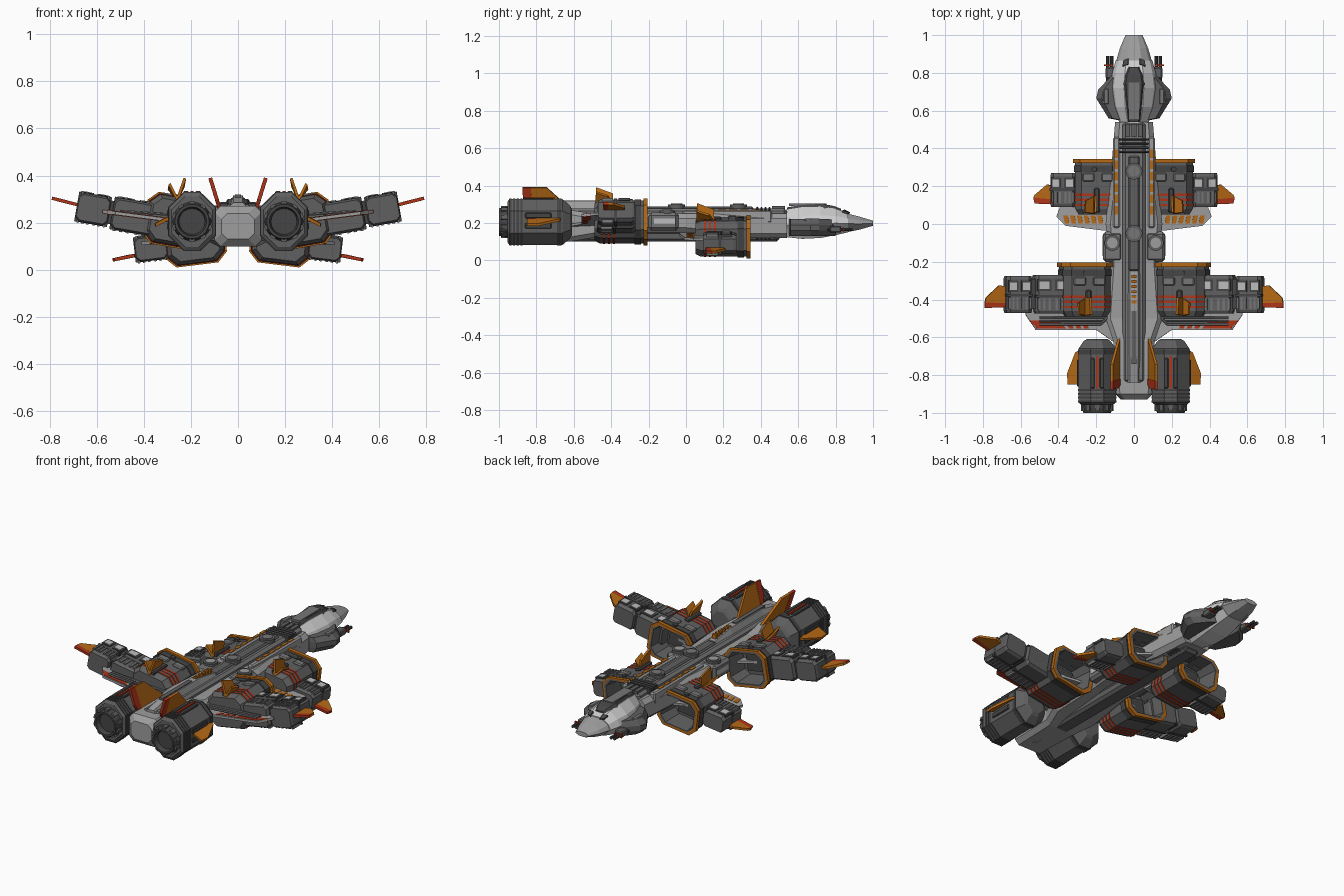
import bpy, bmesh, math
from mathutils import Matrix, Vector

if "Cube" in bpy.data.objects:
    bpy.data.objects.remove(bpy.data.objects["Cube"])

def mat(name, r, g, b):
    m = bpy.data.materials.new(name)
    m.diffuse_color = (r, g, b, 1)
    m.use_nodes = True
    m.node_tree.nodes["Principled BSDF"].inputs["Base Color"].default_value = m.diffuse_color
    return m

WHITE = mat("white_hull", .62, .62, .62)
LIGHT = mat("light_grey", .34, .34, .34)
MID = mat("mid_grey", .18, .18, .18)
GREY = mat("steel_grey", .115, .115, .115)
DARK = mat("dark_grey", .06, .06, .06)
PALE = mat("pale_window", .5, .5, .5)
ORANGE = mat("orange", .46, .14, .008)
RED = mat("red", .42, .035, .01)

def finish(name, bm, m, mirror=False, bevel=0):
    bmesh.ops.recalc_face_normals(bm, faces=bm.faces)
    me = bpy.data.meshes.new(name)
    bm.to_mesh(me)
    bm.free()
    ob = bpy.data.objects.new(name, me)
    bpy.context.collection.objects.link(ob)
    me.materials.append(m)
    if bevel:
        b = ob.modifiers.new("bevel", 'BEVEL')
        b.width, b.segments = bevel, 1
    if mirror:
        ob.modifiers.new("mirror", 'MIRROR')
    return ob

def loft(name, m, rings, M=Matrix(), mirror=False, closed=False, bevel=0):
    """Skin a list of rings; caps the ends unless the skin loops."""
    bm = bmesh.new()
    vs = [[bm.verts.new(M @ Vector(p)) for p in r] for r in rings]
    n = len(vs[0])
    pairs = list(zip(vs, vs[1:])) + ([(vs[-1], vs[0])] if closed else [])
    for a, b in pairs:
        for i in range(n):
            j = (i + 1) % n
            bm.faces.new((a[i], a[j], b[j], b[i]))
    if not closed:
        bm.faces.new(vs[0])
        bm.faces.new(vs[-1])
    return finish(name, bm, m, mirror, bevel)

def box(name, m, x, y, z, M=Matrix(), mirror=False, bevel=0):
    rings = [[(x[0], v, z[0]), (x[1], v, z[0]), (x[1], v, z[1]), (x[0], v, z[1])] for v in y]
    return loft(name, m, rings, M, mirror, bevel=bevel)

def plate(name, m, pts, t, mirror=True, M=Matrix()):
    """Flat polygon thickened both ways along its normal."""
    p = [Vector(q) for q in pts]
    n = (p[1] - p[0]).cross(p[2] - p[0]).normalized() * t / 2
    return loft(name, m, [[q - n for q in p], [q + n for q in p]], M, mirror)

def tube(name, m, p, q, r, sides=10, mirror=True, M=Matrix()):
    p, q = Vector(p), Vector(q)
    rot = (q - p).to_track_quat('Z', 'Y')
    rings = [[c + rot @ Vector((r * math.cos(2 * math.pi * i / sides), r * math.sin(2 * math.pi * i / sides), 0))
              for i in range(sides)] for c in (p, q)]
    return loft(name, m, rings, M, mirror)

def octa(y, w, h, c):
    return [(w - c, y, -h), (w, y, c - h), (w, y, h - c), (w - c, y, h),
            (c - w, y, h), (-w, y, h - c), (-w, y, c - h), (c - w, y, -h)]

def tilt(x, z, deg):
    return Matrix.Translation((x, 0, z)) @ Matrix.Rotation(-math.radians(deg), 4, 'Y')

# --- cockpit head
def head(y, w, lo, hi):
    mid = lo + (hi - lo) * .45
    half = [(.5 * w, y, lo), (w, y, mid), (.85 * w, y, lo + (hi - lo) * .72), (.42 * w, y, hi)]
    return half + [(-x, a, b) for x, a, b in reversed(half)]
loft("cockpit_head", WHITE, [head(*a) for a in (
    (.53, .075, .125, .27), (.62, .11, .115, .285), (.72, .125, .12, .287), (.8, .115, .135, .277), (.865, .098, .15, .255))])
loft("nose_tip", LIGHT, [head(*a) for a in ((.865, .094, .152, .25), (.93, .075, .165, .233), (1, .045, .185, .212))])
loft("canopy", DARK, [[(-w, y, .26), (w, y, .26), (w * .6, y, t), (-w * .6, y, t)] for y, w, t in (
    (.54, .04, .283), (.62, .055, .297), (.74, .072, .3), (.79, .06, .291), (.83, .035, .275))])
box("canopy_roof", MID, (-.03, .03), (.55, .75), (.29, .303))
plate("nose_window", DARK, [(.03, .845, .266), (.06, .835, .263), (.055, .865, .252), (.03, .875, .252)], .012)
ck = [(.09, .8), (.125, .78), (.19, .71), (.2, .665), (.135, .56), (.085, .55)]
loft("cheek_pod", GREY, [[(x * f, y, z) for x, y in ck] for z, f in ((.13, .85), (.16, 1), (.19, 1), (.22, .85))], mirror=True)
box("cheek_panel", MID, (.13, .165), (.63, .72), (.2, .224), mirror=True, bevel=.008)
for x in (.118, .14):
    tube("gun_barrel", DARK, (x, .74, .165), (x, .89, .165), .009)
box("gun_mount", GREY, (.1, .15), (.77, .83), (.148, .185), mirror=True, bevel=.006)
box("gun_band", RED, (.108, .158), (.836, .844), (.155, .176), mirror=True)

# --- spine and hull
def sl(y, w, lo, hi, c=.025):
    return [(x, y, z + (lo + hi) / 2) for x, _, z in octa(y, w, (hi - lo) / 2, c)]
loft("hull_core", LIGHT, [sl(*a) for a in ((.54, .1, .12, .25), (.3, .12, .12, .25), (0, .15, .15, .25), (-.2, .13, .15, .25),
     (-.5, .15, .12, .25), (-.62, .11, .1, .27), (-.9, .1, .1, .27), (-.93, .07, .13, .24))])
box("spine", MID, (-.06, .06), (-.84, .54), (.14, .278), bevel=.015)
box("spine_channel", GREY, (-.03, .03), (-.25, .36), (.26, .288), bevel=.008)
loft("spine_ridge", LIGHT, [[(-.035, y, .27), (.035, y, .27), (.02, y, t), (-.02, y, t)] for y, t in (
    (-.25, .29), (-.4, .315), (-.7, .315), (-.84, .285))])
box("ridge_inlay", GREY, (-.013, .013), (-.74, -.46), (.3, .32))
for i in range(6):
    box("ridge_dash", ORANGE, (-.013, .013), (-.285 - i * .027, -.27 - i * .027), (.27, .32))
for i in range(4):
    box("neck_rib", DARK, (-.08, .08), (.375 + i * .022, .387 + i * .022), (.11, .287), bevel=.012)
for i in range(3):
    box("neck_vent", GREY, (-.045 + i * .033, -.021 + i * .033), (.46, .53), (.26, .29))
box("side_rail", LIGHT, (.075, .11), (-.02, .46), (.2, .268), mirror=True, bevel=.008)
for i in range(6):
    box("rail_light", ORANGE, (.084, .102), (.05 + i * .06, .095 + i * .06), (.26, .272), mirror=True)
for y in (.28, -.05):
    tube("spine_hatch", GREY, (0, y, .27), (0, y, .3), .045, 16, False)
    tube("hatch_lid", MID, (0, y, .29), (0, y, .304), .03, 16, False)
box("shoulder_block", MID, (.06, .165), (-.2, -.04), (.16, .255), mirror=True, bevel=.015)
tube("shoulder_hatch", GREY, (.115, -.1, .25), (.115, -.1, .268), .042, 16)
tube("shoulder_lid", LIGHT, (.115, -.1, .26), (.115, -.1, .272), .028, 16)
box("side_window", PALE, (.16, .168), (-.17, -.06), (.195, .225), mirror=True)
box("keel", GREY, (-.05, .05), (-.85, .5), (.1, .16), bevel=.015)

# --- wing plates with painted edges
def rw(x, y): return (x, y, .19 + .13 * (x - .13))
def fw(x, y): return (x, y, .14 - .1 * (x - .13))
plate("rear_wing", LIGHT, [rw(*p) for p in ((.1, -.25), (.55, -.4), (.575, -.48), (.52, -.56), (.2, -.56), (.1, -.63))], .014)
plate("rear_wing_paint", RED, [rw(*p) for p in ((.4, -.51), (.555, -.51), (.515, -.553), (.36, -.553))], .019)
for i in range(3):
    x = .25 + i * .04
    plate("rear_wing_dash", RED, [rw(*p) for p in ((x, -.525), (x + .025, -.525), (x + .015, -.553), (x - .01, -.553))], .019)
plate("front_wing", LIGHT, [fw(*p) for p in ((.1, .3), (.38, .12), (.41, .04), (.36, -.01), (.16, -.035), (.1, -.035))], .014)
for i in range(6):
    x = .17 + i * .036
    plate("front_wing_dash", ORANGE, [fw(*p) for p in ((x, .045), (x + .024, .045), (x + .016, .003), (x - .008, .003))], .019)
for i in range(3):
    y, x = -.495 - i * .018, .15 + .012 * i
    tube("wing_pipe", MID, (x - .07, y + .08, .235), (x, y, .225), .006, 6)
    tube("wing_pipe", MID, (x, y, .225), (.5, y, .25), .006, 6)

# --- intake pods and outboard nacelles
def pod(tag, M, w, h, yb, yf, c=.04):
    s = lambda y, f: octa(y, w * f, h * f, c * f)
    loft(tag + "_intake_pod", GREY, [s(yb, .82), (s(yb + .03, .96)), s(yf, .96), s(yf, .85), s(yf - .12, .75)], M, True)
    loft(tag + "_intake_rim", ORANGE, [s(yf - .022, 1.05), s(yf, 1.05), s(yf, .9), s(yf - .022, .9)], M, True, True)
    loft(tag + "_inner_collar", DARK, [s(yf - .07, 1), s(yf - .035, 1), s(yf - .035, .9), s(yf - .07, .9)], M, True, True)
    box(tag + "_intake_back", DARK, (-w * .5, w * .5), (yf - .13, yf - .1), (-h * .5, h * .5), M, True)
    for i in range(3):
        y = yb + .045 + i * .027
        loft(tag + "_red_band", RED, [s(y, .985), s(y + .012, .985), s(y + .012, .9), s(y, .9)], M, True, True)
    top = h * .96
    for x0, x1 in ((-.7, -.2), (.1, .6)):
        box(tag + "_top_panel", MID, (w * x0, w * x1), (yf - .12, yf - .075), (top - .02, top + .01), M, True, .006)
    tube(tag + "_top_cap", DARK, (w * .1, yf - .055, top - .01), (w * .1, yf - .055, top + .012), .014, 12, True, M)
    box(tag + "_top_duct", DARK, (-w * .12, w * .12), (yb + .01, yb + .14), (top - .02, top + .012), M, True, .006)
    # upright fin standing on the pod, with a smaller splayed one
    for dx, ht, k in ((-.015, .085, 1), (.045, .05, .6)):
        plate(tag + "_pod_fin", ORANGE, [(w * .1, yb + .1, top - .01), (w * .1 + dx, yb + .03 + .07 * k, top + ht * .6),
              (w * .1 + dx, yb + .01, top + ht), (w * .1 + dx * .5, yb, top)][:3] + [(w * .1, yb + .005, top - .01)], .012, True, M)

def nacelle(tag, M, w, h, yb, yf, wins):
    loft(tag + "_nacelle", GREY, [octa(yb, w * .93, h * .88, .015), octa(yb + .015, w, h, .02),
         octa(yf - .015, w, h, .02), octa(yf, w * .93, h * .85, .015)], M, True)
    box(tag + "_nacelle_stripe", DARK, (-w * 1.01, w * 1.01), (yb + .085, yb + .1), (-h * 1.03, h * 1.03), M, True)
    step = 2 * w / wins
    for i in range(wins):
        x = -w + step * (i + .5)
        box(tag + "_window_frame", DARK, (x - step * .4, x + step * .4), (yf - .085, yf - .025), (h - .01, h + .004), M, True)
        box(tag + "_window", PALE, (x - step * .27, x + step * .27), (yf - .075, yf - .035), (h - .01, h + .007), M, True)
        for k in range(3):
            x2 = x + (k - 1) * step * .3
            box(tag + "_slat", MID, (x2 - step * .07, x2 + step * .07), (yb + .02, yb + .08), (-h - .006, h + .006), M, True)

front, rear = tilt(.185, .125, -7), tilt(.26, .205, 10)
pod("front", front, .125, .1, .05, .345)
pod("rear", rear, .132, .106, -.49, -.205)
nacelle("front", tilt(.37, .092, -7), .07, .052, .09, .27, 2)
nacelle("rear_inner", tilt(.44, .225, 10), .095, .068, -.475, -.27, 2)
nacelle("rear_outer", tilt(.615, .257, 10), .07, .062, -.47, -.275, 2)
box("nacelle_joint", DARK, (-.04, .04), (-.45, -.29), (-.05, .05), tilt(.535, .243, 10), True)

# --- wing tip fins: orange blade, red trailing strip
plate("rear_tip_fin", ORANGE, [(.675, -.33, .275), (.715, -.325, .285), (.785, -.39, .303), (.79, -.415, .304), (.675, -.42, .275)], .014)
plate("rear_tip_trail", RED, [(.675, -.42, .275), (.79, -.415, .304), (.79, -.445, .304), (.675, -.44, .275)], .014)
plate("front_tip_fin", ORANGE, [(.43, .2, .062), (.46, .21, .058), (.525, .155, .043), (.532, .14, .042), (.43, .13, .062)], .014)
plate("front_tip_trail", RED, [(.43, .13, .062), (.532, .14, .042), (.525, .108, .043), (.44, .105, .061)], .014)

# --- engines
E = Matrix.Translation((.195, 0, .205))
def hexa(y, f, w=.102, h=.126):
    q = [(.035, -h), (w, -.06), (w, .06), (.035, h)]
    return [(x * f, y, z * f) for x, z in q] + [(-x * f, y, z * f) for x, z in reversed(q)]
loft("engine_body", GREY, [hexa(-.61, .55), hexa(-.62, .7), hexa(-.66, .97), hexa(-.945, .97), hexa(-.955, .85)], E, True)
for y in (-.945, -.925, -.905, -.885):
    loft("engine_rib", DARK, [hexa(y, 1), hexa(y + .011, 1), hexa(y + .011, .9), hexa(y, .9)], E, True, True)
loft("engine_collar", DARK, [hexa(-.69, 1), hexa(-.665, 1), hexa(-.665, .9), hexa(-.69, .9)], E, True, True)
ring = lambda y, r: [(r * math.cos(math.pi * i / 10), y, r * math.sin(math.pi * i / 10)) for i in range(20)]
loft("nozzle", DARK, [ring(-.94, .085), ring(-.975, .08), ring(-1, .073), ring(-1, .062), ring(-.97, .055)], E, True)
for i in range(10):
    R = E @ Matrix.Rotation(i * math.pi / 5, 4, 'Y')
    box("nozzle_petal", GREY, (-.012, .012), (-.99, -.95), (.07, .086), R, True)
box("engine_stripe", RED, (-.006, .006), (-.87, -.7), (.11, .13), E, True)
for s in (-1, 1):
    box("engine_top_panel", DARK, (.025 * s - .012, .025 * s + .012), (-.87, -.71), (.1, .129), E, True, .004)
for z in (-.035, .02):
    box("engine_side_panel", DARK, (.09, .106), (-.86, -.72), (z, z + .03), E, True, .004)
box("engine_mount", MID, (.05, .15), (-.86, -.66), (.14, .25), mirror=True, bevel=.01)
plate("engine_outer_fin", ORANGE, [(.28, -.66, .225), (.31, -.68, .215), (.353, -.79, .19), (.35, -.85, .19), (.28, -.85, .225)], .014)

# --- tall tail fins with red trailing strip
plate("tail_fin", ORANGE, [(.078, -.6, .26), (.118, -.745, .39), (.118, -.83, .39), (.078, -.82, .26)], .014)
plate("tail_fin_trail", RED, [(.078, -.82, .26), (.118, -.83, .39), (.118, -.875, .39), (.09, -.87, .3), (.078, -.85, .26)], .016)
